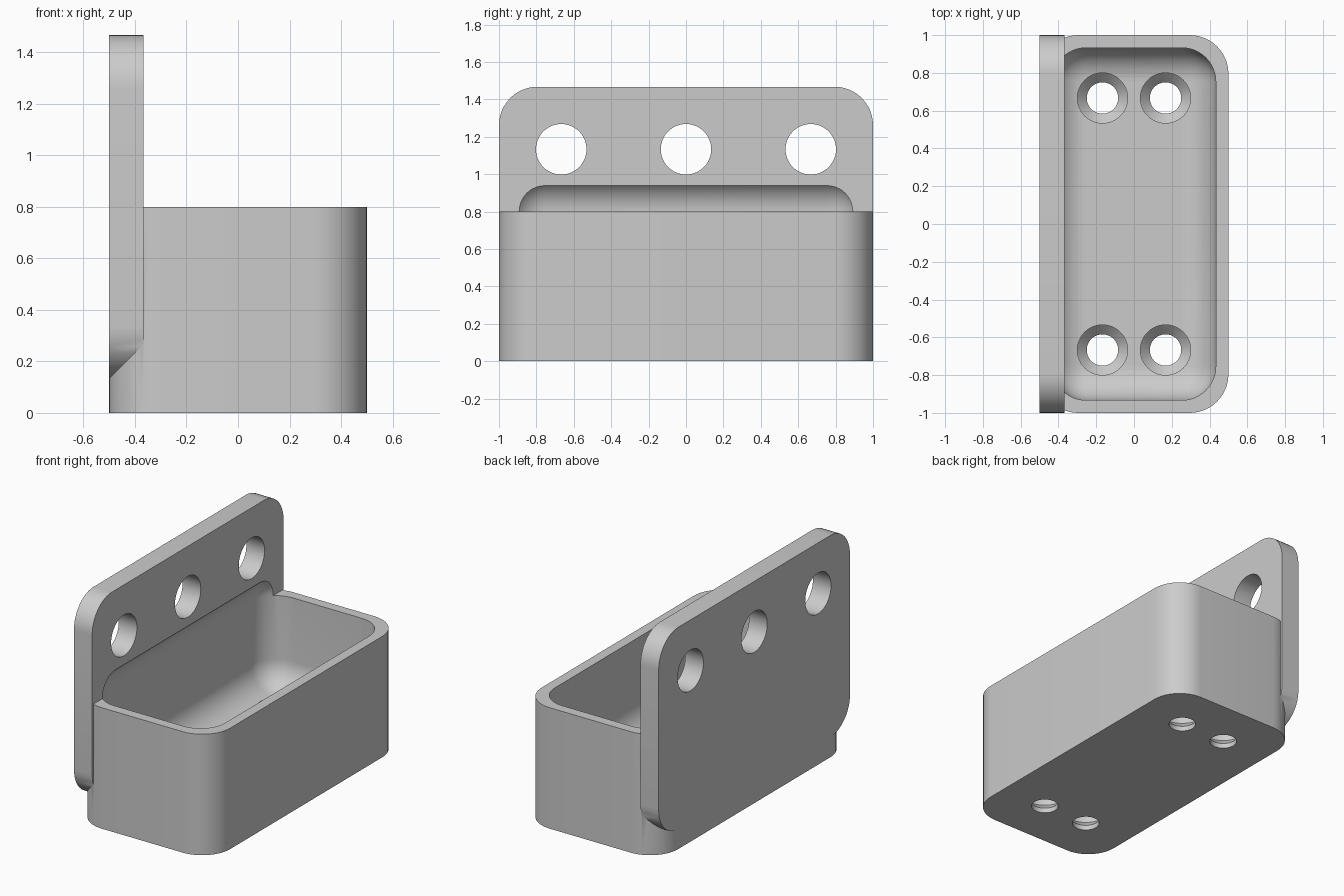
import bpy
import bmesh
from math import pi
from mathutils import Matrix, Vector

default_cube = bpy.data.objects.get("Cube")
if default_cube:
    bpy.data.objects.remove(default_cube, do_unlink=True)

grey = bpy.data.materials.new("plain_grey")
grey.use_nodes = True
grey.diffuse_color = (0.6, 0.6, 0.6, 1)
grey.node_tree.nodes["Principled BSDF"].inputs["Base Color"].default_value = (0.6, 0.6, 0.6, 1)


def add_object(name, bm):
    bmesh.ops.recalc_face_normals(bm, faces=bm.faces)
    mesh = bpy.data.meshes.new(name)
    bm.to_mesh(mesh)
    bm.free()
    mesh.materials.append(grey)
    obj = bpy.data.objects.new(name, mesh)
    bpy.context.collection.objects.link(obj)
    return obj


def rounded_block(name, low, high, radius, axis=None):
    """Block with the edges along one axis rounded, or all edges if none."""
    low, high = Vector(low), Vector(high)
    bm = bmesh.new()
    bmesh.ops.create_cube(bm, size=1)
    bmesh.ops.scale(bm, vec=high - low, verts=bm.verts)
    bmesh.ops.translate(bm, vec=(low + high) / 2, verts=bm.verts)
    edges = [e for e in bm.edges if axis is None
             or abs((e.verts[0].co - e.verts[1].co).normalized()[axis]) > 0.9]
    bmesh.ops.bevel(bm, geom=edges, offset=radius, segments=12, profile=0.5, affect='EDGES')
    return add_object(name, bm)


def turned_cutter(name, profile, matrix):
    """Solid of revolution from (radius, height) points."""
    bm = bmesh.new()
    verts = [bm.verts.new((r, 0, z)) for r, z in profile]
    edges = [bm.edges.new(pair) for pair in zip(verts, verts[1:])]
    bmesh.ops.spin(bm, geom=verts + edges, cent=(0, 0, 0), axis=(0, 0, 1),
                   angle=2 * pi, steps=48)
    bmesh.ops.remove_doubles(bm, verts=bm.verts, dist=0.0001)
    bmesh.ops.transform(bm, matrix=matrix, verts=bm.verts)
    return add_object(name, bm)


def combine(target, other, operation):
    other.hide_render = True
    mod = target.modifiers.new(operation.lower(), 'BOOLEAN')
    mod.operation = operation
    mod.solver = 'EXACT'
    mod.object = other
    bpy.context.view_layer.objects.active = target
    bpy.ops.object.modifier_apply(modifier=mod.name)
    bpy.data.objects.remove(other, do_unlink=True)


# Bin body and tall mounting plate
wall_bin = rounded_block("wall_mounted_bin", (-0.5, -1, 0), (0.5, 1, 0.8), 0.205, axis=2)
plate = rounded_block("mounting_plate", (-0.5, -1, 0.133), (-0.367, 1, 1.467), 0.205, axis=0)
combine(wall_bin, plate, 'UNION')

# Rounded cavity, which also bites into the plate
cavity = rounded_block("cavity", (-0.433, -0.933, 0.2), (0.433, 0.933, 0.98), 0.18)
combine(wall_bin, cavity, 'DIFFERENCE')

# Three round holes through the plate
for y in (-0.667, 0, 0.667):
    place = Matrix.Translation((-0.433, y, 1.133)) @ Matrix.Rotation(pi / 2, 4, 'Y')
    hole = turned_cutter("plate_hole", [(0, -0.2), (0.135, -0.2), (0.135, 0.2), (0, 0.2)], place)
    combine(wall_bin, hole, 'DIFFERENCE')

# Four countersunk screw holes in the floor
screw = [(0, -0.1), (0.083, -0.1), (0.083, 0.033), (0.133, 0.083), (0.133, 0.5), (0, 0.5)]
for x in (-0.167, 0.167):
    for y in (-0.667, 0.667):
        hole = turned_cutter("screw_hole", screw, Matrix.Translation((x, y, 0)))
        combine(wall_bin, hole, 'DIFFERENCE')

# Smooth curves, crisp edges
bpy.ops.object.select_all(action='DESELECT')
wall_bin.select_set(True)
bpy.context.view_layer.objects.active = wall_bin
bpy.ops.object.shade_smooth_by_angle(angle=pi / 6)
